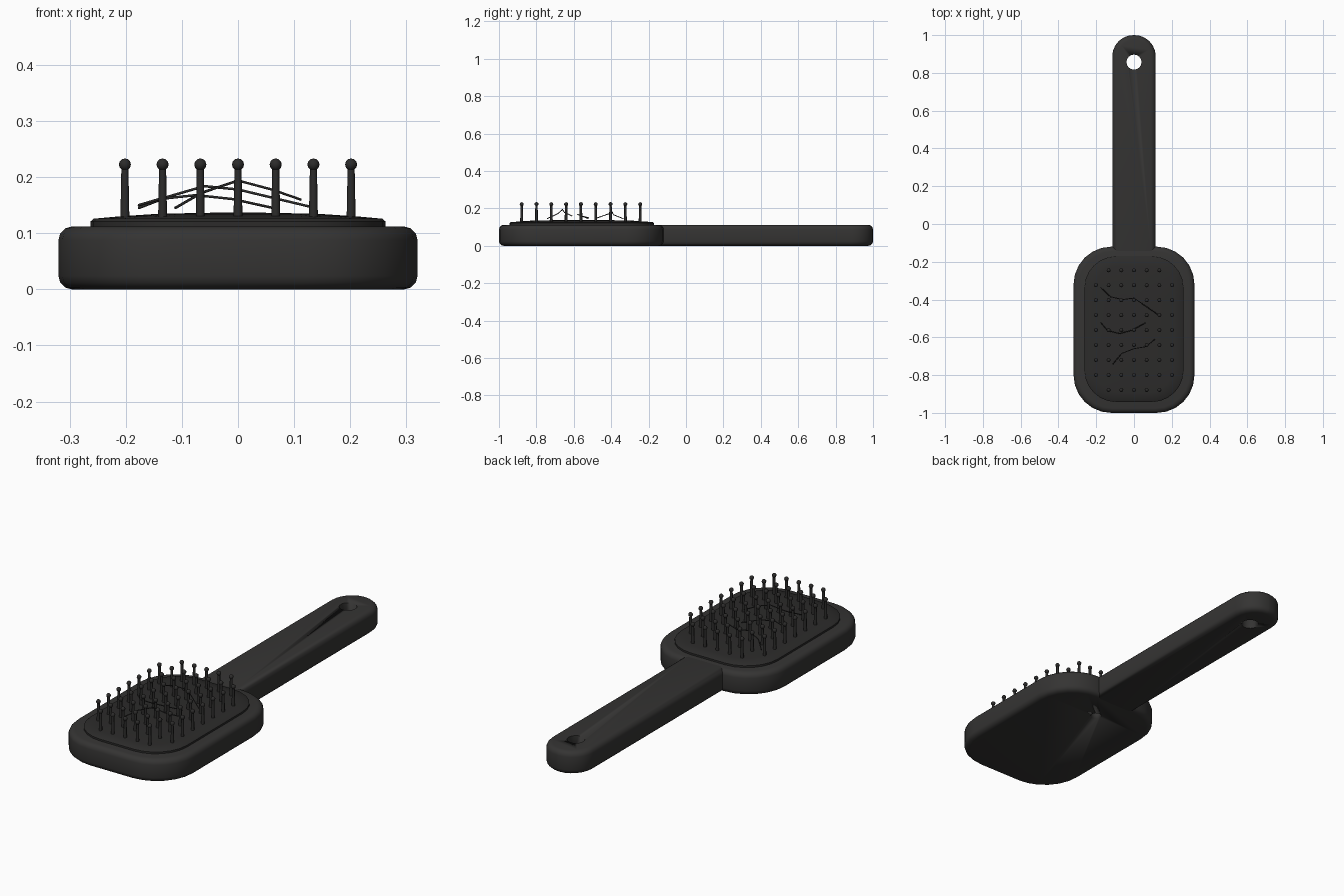
import bpy, bmesh, math
from mathutils import Matrix

if "Cube" in bpy.data.objects:
    bpy.data.objects.remove(bpy.data.objects["Cube"])


def material(name, v):
    m = bpy.data.materials.new(name)
    m.diffuse_color = (v, v * 0.97, v * 0.94, 1)
    m.use_nodes = True
    m.node_tree.nodes["Principled BSDF"].inputs["Base Color"].default_value = m.diffuse_color
    return m


SHELL = material("shell_black", 0.035)
PAD = material("pad_black", 0.025)


def outline(hx, y0, y1, r0, r1, n=6):
    """Rounded rectangle, r0 at the y0 end and r1 at the y1 end."""
    pts = []
    for sx, y, s, r, a0 in ((1, y0, 1, r0, -90), (1, y1, -1, r1, 0),
                            (-1, y1, -1, r1, 90), (-1, y0, 1, r0, 180)):
        if r == 0:
            pts.append((sx * hx, y))
            continue
        for i in range(n + 1):
            a = math.radians(a0 + 90 * i / n)
            p = (sx * (hx - r) + r * math.cos(a), y + s * r + r * math.sin(a))
            if not pts or math.dist(p, pts[-1]) > 1e-5:
                pts.append(p)
    if math.dist(pts[0], pts[-1]) < 1e-5:
        pts.pop()
    return pts


def finish(name, bm, mat, angle=40):
    bmesh.ops.recalc_face_normals(bm, faces=bm.faces)
    me = bpy.data.meshes.new(name)
    bm.to_mesh(me)
    bm.free()
    me.materials.append(mat)
    ob = bpy.data.objects.new(name, me)
    bpy.context.collection.objects.link(ob)
    bpy.ops.object.select_all(action='DESELECT')
    ob.select_set(True)
    bpy.context.view_layer.objects.active = ob
    bpy.ops.object.shade_smooth_by_angle(angle=math.radians(angle))
    return ob


def loft(name, pts, levels, mat):
    """Stack inset copies of an outline: levels are (inset, z)."""
    bm = bmesh.new()
    ys = [p[1] for p in pts]
    cy, hy = (min(ys) + max(ys)) / 2, (max(ys) - min(ys)) / 2
    hx = max(p[0] for p in pts)
    rings = []
    for d, z in levels:
        rings.append([bm.verts.new((x * (hx - d) / hx, cy + (y - cy) * (hy - d) / hy, z))
                      for x, y in pts])
    n = len(pts)
    for a, b in zip(rings, rings[1:]):
        for i in range(n):
            bm.faces.new((a[i], a[(i + 1) % n], b[(i + 1) % n], b[i]))
    bm.faces.new(rings[0][::-1])
    bm.faces.new(rings[-1])
    return finish(name, bm, mat)


def cut_hole(ob, y, r, z0, z1, sides):
    bm = bmesh.new()
    bmesh.ops.create_cone(bm, cap_ends=True, segments=sides, radius1=r, radius2=r, depth=z1 - z0,
                          matrix=Matrix.Translation((0, y, (z0 + z1) / 2)))
    cutter = finish("hole_cutter", bm, SHELL)
    cutter.hide_render = True
    mod = ob.modifiers.new("hole", 'BOOLEAN')
    mod.operation, mod.object, mod.solver = 'DIFFERENCE', cutter, 'EXACT'
    bpy.context.view_layer.objects.active = ob
    bpy.ops.object.modifier_apply(modifier=mod.name)
    bpy.data.objects.remove(cutter)


# rounded edge profile shared by head and handle
H, B = 0.112, 0.024
arc = [(B * (1 - math.cos(t)), B * (1 - math.sin(t)))
       for t in (math.pi / 2 * i / 3 for i in range(4))]
edge = [(d, z) for d, z in reversed(arc)] + [(d, H - z) for d, z in arc]

# paddle head with air vent underneath
head = loft("paddle_head", outline(0.32, -1.0, -0.12, 0.2, 0.2), edge, SHELL)
cut_hole(head, -0.28, 0.025, -0.05, 0.03, 16)

# handle with hanging hole
handle = loft("handle", outline(0.115, -0.17, 1.0, 0, 0.112), edge, SHELL)
cut_hole(handle, 0.857, 0.04, -0.1, 0.3, 16)

# domed cushion
loft("cushion_pad", outline(0.263, -0.943, -0.17, 0.17, 0.17),
     [(0, 0.1), (0, 0.121), (0.006, 0.126), (0.05, 0.130), (0.11, 0.134), (0.18, 0.136), (0.24, 0.137)], PAD)

# ball tipped pins, corners left out
bm = bmesh.new()
for row in range(9):
    for col in range(7):
        if row in (0, 8) and col in (0, 6):
            continue
        x, y = (col - 3) * 0.0672, -0.245 - row * 0.0792
        bmesh.ops.create_cone(bm, cap_ends=True, segments=8, radius1=0.008, radius2=0.0062, depth=0.092,
                              matrix=Matrix.Translation((x, y, 0.174)))
        bmesh.ops.create_uvsphere(bm, u_segments=8, v_segments=6, radius=0.0108,
                                  matrix=Matrix.Translation((x, y, 0.2225)))
finish("pins", bm, PAD, 50)

# loose hair strands
strands = [
    [(-0.177, -0.335, 0.145), (-0.125, -0.385, 0.165), (-0.06, -0.4, 0.184), (0, -0.392, 0.178), (0.13, -0.482, 0.147)],
    [(-0.177, -0.52, 0.15), (-0.14, -0.565, 0.161), (-0.075, -0.58, 0.168), (-0.01, -0.562, 0.161), (0.063, -0.522, 0.145)],
    [(-0.112, -0.742, 0.145), (-0.065, -0.685, 0.172), (0, -0.66, 0.194), (0.06, -0.65, 0.178), (0.112, -0.61, 0.16)],
]
for i, pts in enumerate(strands):
    cu = bpy.data.curves.new(f"hair_strand_{i + 1}", 'CURVE')
    cu.dimensions = '3D'
    cu.bevel_depth, cu.bevel_resolution, cu.use_fill_caps = 0.0024, 1, True
    sp = cu.splines.new('POLY')
    sp.points.add(len(pts) - 1)
    for p, co in zip(sp.points, pts):
        p.co = (*co, 1)
    cu.materials.append(PAD)
    bpy.context.collection.objects.link(bpy.data.objects.new(cu.name, cu))
